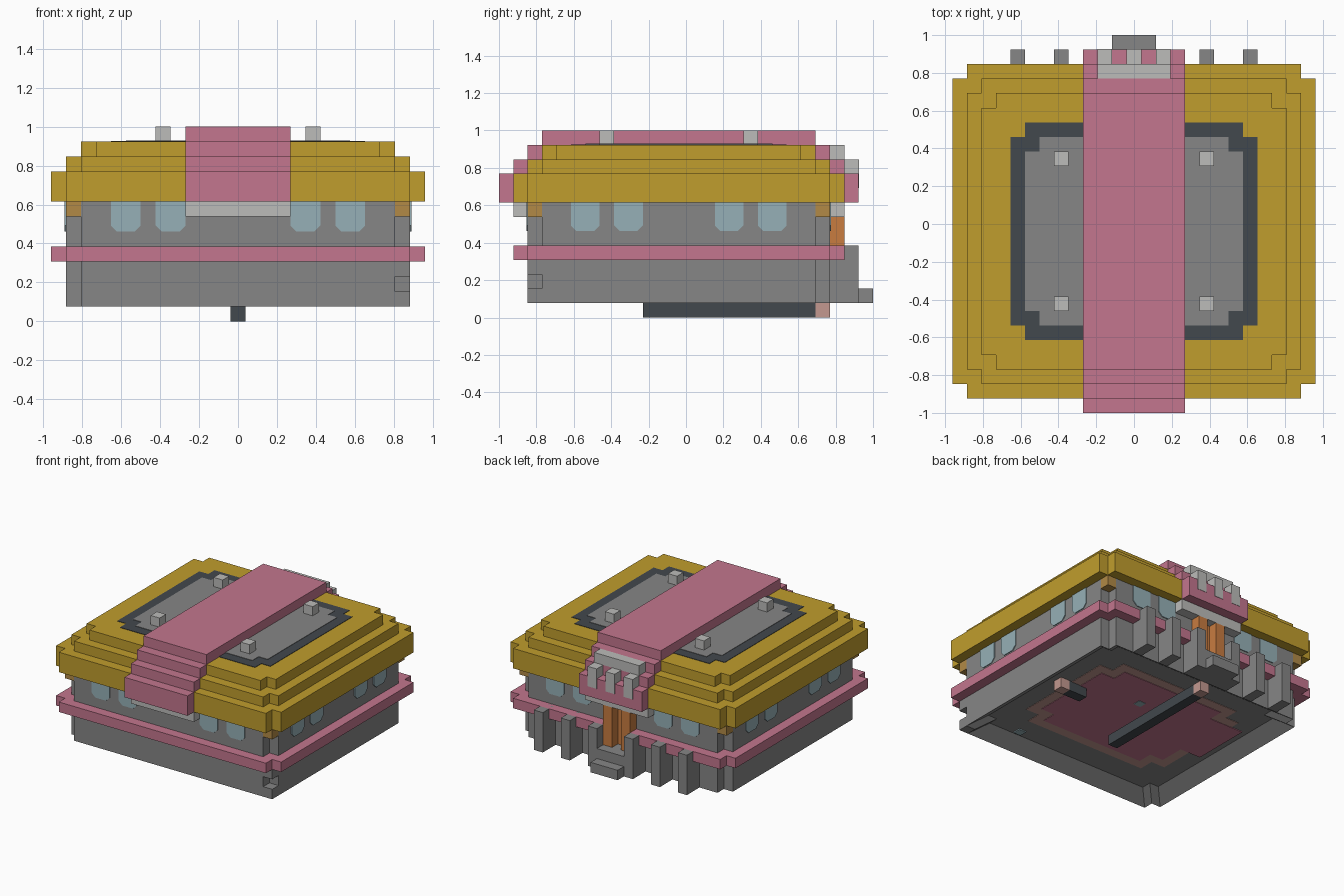
import bpy, bmesh
from mathutils import Matrix

cube = bpy.data.objects.get("Cube")
if cube:
    bpy.data.objects.remove(cube, do_unlink=True)

U = 1 / 13  # one building block


def material(name, r, g, b):
    lin = [(c / 255 / 12.92) if c < 11 else ((c / 255 + 0.055) / 1.055) ** 2.4 for c in (r, g, b)]
    m = bpy.data.materials.new(name)
    m.use_nodes = True
    m.diffuse_color = (*lin, 1)
    m.node_tree.nodes["Principled BSDF"].inputs["Base Color"].default_value = (*lin, 1)
    return m


GOLD = material("gold", 192, 157, 45)
PINK = material("pink", 195, 118, 142)
GREY = material("stone grey", 134, 134, 134)
PALE = material("pale grey", 188, 188, 186)
DARK = material("dark slate", 66, 72, 77)
BLUE = material("window blue", 150, 176, 183)
WOOD = material("orange wood", 200, 124, 64)
BROWN = material("ochre brown", 178, 138, 70)
TAN = material("rosy tan", 195, 153, 144)


def prism(name, outline, z0, z1, mat):
    """Extrude an outline, given in block units, from z0 to z1."""
    bm = bmesh.new()
    base = bm.faces.new([bm.verts.new((x * U, y * U, z0 * U)) for x, y in outline])
    top = bmesh.ops.extrude_face_region(bm, geom=[base])["geom"]
    moved = [v for v in top if isinstance(v, bmesh.types.BMVert)]
    bmesh.ops.translate(bm, verts=moved, vec=(0, 0, (z1 - z0) * U))
    bmesh.ops.recalc_face_normals(bm, faces=bm.faces)
    me = bpy.data.meshes.new(name)
    bm.to_mesh(me)
    bm.free()
    me.materials.append(mat)
    ob = bpy.data.objects.new(name, me)
    bpy.context.collection.objects.link(ob)
    return ob


def box(name, x0, x1, y0, y1, z0, z1, mat):
    return prism(name, [(x0, y0), (x1, y0), (x1, y1), (x0, y1)], z0, z1, mat)


def notched(name, x, y0, y1, z0, z1, mat, n=1):
    """Slab with a square step cut out of each corner."""
    a, c, d = x - n, y0 + n, y1 - n
    pts = [(-a, y0), (a, y0), (a, c), (x, c), (x, d), (a, d), (a, y1),
           (-a, y1), (-a, d), (-x, d), (-x, c), (-a, c)]
    return prism(name, pts, z0, z1, mat)


# Main walls, with a shallow recess in the underside
walls = notched("walls", 11.5, -11, 10, 1, 8, GREY)
bm = bmesh.new()
bm.from_mesh(walls.data)
floor = [f for f in bm.faces if f.normal.z < -0.9]
bmesh.ops.inset_region(bm, faces=floor, thickness=2 * U)
bmesh.ops.translate(bm, verts=floor[0].verts[:], vec=(0, 0, U))
bm.to_mesh(walls.data)
bm.free()

# Corner details
for z in (1, 3):
    box("corner_block", 10.5, 11.5, -11, -10, z, z + 1, GREY)
for sx in (-11.5, 10.5):
    for y in (-11, 9):
        box("eave_corner", sx, sx + 1, y, y + 1, 7, 8, BROWN)

# Pink band around the walls, open at the back door
g = 1.5
prism("wall_band", [(g, 9.5), (g, 11), (11.5, 11), (11.5, 10), (12.5, 10), (12.5, -11), (11.5, -11),
                    (11.5, -12), (-11.5, -12), (-11.5, -11), (-12.5, -11), (-12.5, 10), (-11.5, 10),
                    (-11.5, 11), (-g, 11), (-g, 9.5)], 4, 5, PINK)

# Stepped roof
notched("roof_eave", 12.5, -12, 11, 8, 10, GOLD)
notched("roof_middle", 11.5, -11, 10, 10, 11, GOLD)
notched("roof_top", 10.5, -10, 9, 11, 12, GOLD)
notched("roof_border", 8.5, -8, 7, 11.95, 12.04, DARK)
notched("roof_panel", 7.5, -7, 6, 11.95, 12.08, GREY)
for x in (-5.5, 4.5):
    for y in (-6, 4):
        box("roof_vent", x, x + 1, y, y + 1, 12, 13, PALE)

# Pink strip stepping over the roof from front to back
for i, (z0, z1) in enumerate([(12, 13), (11, 12), (10, 11), (8, 10)]):
    box("roof_strip", -3.5, 3.5, -10 - i, 9 + i, z0, z1, PINK)
box("front_lintel", -3.5, 3.5, -12, -11, 7, 8, PALE)
box("back_lintel", -3.5, 3.5, 10, 11, 7, 8, PALE)

# Pale crest above the back door
box("crest_bar", -2.5, 2.5, 10, 11, 11, 12, PALE)
for x in (-2, 0, 2):
    box("crest_tooth", x - 0.5, x + 0.5, 11, 12.03, 9, 11, PALE)


# Windows with clipped lower corners
def window(centre, place):
    w = 0.08
    pts = [(-1, 2), (-1, 0.4), (-0.6, 0), (0.6, 0), (1, 0.4), (1, 2)]
    ob = prism("window", [(centre + x, z + 6) for x, z in pts], -w, w, BLUE)
    ob.data.transform(place @ Matrix.Rotation(1.5707963, 4, "X"))


def wall_frame(angle, x, y):
    return Matrix.Translation((x * U, y * U, 0)) @ Matrix.Rotation(angle, 4, "Z")


for c in (-7.5, -4.5, 4.5, 7.5):
    window(c, wall_frame(0, 0, -11))
    window(c, wall_frame(0, 0, 10))
for c in (-7, -4, 3, 6):
    window(c, wall_frame(1.5707963, -11.5, 0))
    window(c, wall_frame(1.5707963, 11.5, 0))

# Back door, landing, step and posts
box("door_panel", -1.5, 1.5, 9.9, 10.1, 3, 7, WOOD)
for x in (-1.5, 0.5):
    box("door_jamb", x, x + 1, 10, 11, 3, 7, WOOD)
box("landing", -1.5, 1.5, 10, 12, 1, 3, GREY)
box("door_step", -1.5, 1.5, 12, 13, 1, 2, GREY)
for x in (2, 5, 8):
    for s in (-1, 1):
        box("back_post", s * x - 0.5, s * x + 0.5, 10, 12, 1, 5, GREY)

# Underside: carpet, and two bars with rosy tips
notched("carpet_border", 8.2, -7, 6.5, 1.96, 2.05, TAN, 1.5)
notched("carpet", 7.2, -6, 5.5, 1.92, 2.05, PINK, 1.5)
box("carpet_runner", -9.5, -7, -2, 4, 1.93, 2.05, PINK)
for x, y in ((6, -9), (-2, 3), (1, 2)):
    box("floor_spot", x - 0.4, x + 0.4, y - 0.4, y + 0.4, 1.89, 2.05, BLUE)
box("long_bar", -0.5, 0.5, -3, 9, 0, 1, DARK)
box("long_bar_tip", -0.5, 0.5, 9, 10, 0, 1, TAN)
box("short_bar", 6.5, 8.5, 0, 1, 1, 2, DARK)
box("short_bar_tip", 8.5, 9.5, 0, 1, 1, 2, TAN)
